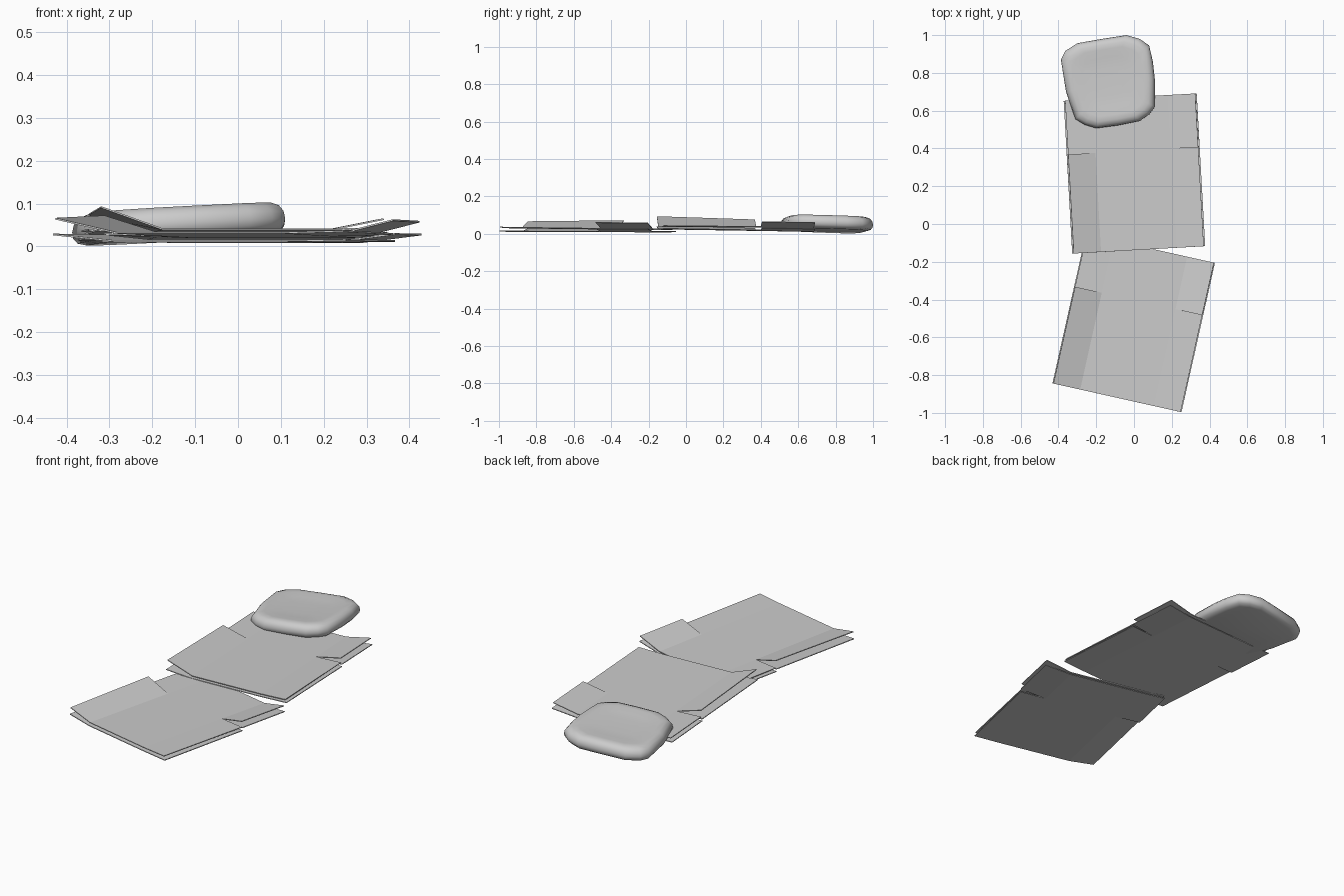
import bpy, bmesh
from math import radians, cos, sin

if "Cube" in bpy.data.objects:
    bpy.data.objects.remove(bpy.data.objects["Cube"])

LENGTH, SLIT, FLAP = 0.81, 0.525, 0.145


def make_object(name, bm):
    bmesh.ops.recalc_face_normals(bm, faces=bm.faces)
    mesh = bpy.data.meshes.new(name)
    bm.to_mesh(mesh)
    bm.free()
    ob = bpy.data.objects.new(name, mesh)
    bpy.context.collection.objects.link(ob)
    return ob


# One cardboard layer: flat middle, and side flaps cut apart by a slit.
# lifts = (near left at front edge, near left at slit, far left, near right, far right)
def cardboard(name, origin, angle, width, z_near, z_far, lifts):
    bm = bmesh.new()
    c, s = cos(radians(angle)), sin(radians(angle))
    h = width / 2
    fold = h - FLAP

    def vert(u, v, lift=0):
        z = z_near + (z_far - z_near) * v / LENGTH + lift
        return bm.verts.new((origin[0] + u * c - v * s, origin[1] + u * s + v * c, z))

    rows = [(vert(-fold, v), vert(fold, v)) for v in (0, SLIT, LENGTH)]
    for a, b in zip(rows, rows[1:]):
        bm.faces.new((a[0], a[1], b[1], b[0]))
    nl0, nl1, fl, nr, fr = lifts
    for side, i, part, l0, l1 in ((-1, 0, 0, nl0, nl1), (-1, 0, 1, fl, fl),
                                  (1, 1, 0, nr, nr), (1, 1, 1, fr, fr)):
        v0, v1 = ((0, SLIT), (SLIT, LENGTH))[part]
        bm.faces.new((rows[part][i], vert(side * h, v0, l0),
                      vert(side * h, v1, l1), rows[part + 1][i]))
    bmesh.ops.recalc_face_normals(bm, faces=bm.faces)
    ob = make_object(name, bm)
    mod = ob.modifiers.new("thickness", 'SOLIDIFY')
    mod.thickness = 0.004
    mod.offset = 0
    return ob


# Front flattened box
front = (-0.09, -0.92)
cardboard("front_box_bottom", front, -12.6, 0.70, 0.013, 0.010,
          (0.015, 0.015, 0.002, 0.002, 0.018))
cardboard("front_box_top", front, -12.6, 0.69, 0.032, 0.022,
          (0.033, 0.045, 0.004, 0.004, 0.036))

# Rear flattened box, overlapping the front one
rear = (0.025, -0.137)
cardboard("rear_box_bottom", rear, 3.2, 0.705, 0.026, 0.013,
          (0.012, 0.012, 0.002, 0.003, 0.015))
cardboard("rear_box_top", rear, 3.2, 0.69, 0.040, 0.032,
          (0.052, 0.040, 0.004, 0.004, 0.029))

# Pillow: stacked rings of a rounded outline, tilted and slightly sagging
outline = [(-0.387, 0.87), (-0.365, 0.915), (-0.30, 0.957), (-0.17, 0.98), (-0.04, 1.0),
           (0.03, 0.98), (0.08, 0.945), (0.10, 0.86), (0.11, 0.77), (0.11, 0.62),
           (0.08, 0.58), (0.03, 0.545), (-0.08, 0.523), (-0.2, 0.507),
           (-0.26, 0.525), (-0.31, 0.555), (-0.36, 0.70)]
rings = [(0.86, 0.0), (0.95, 0.006), (0.99, 0.018), (1.0, 0.033), (0.985, 0.05),
         (0.94, 0.064), (0.86, 0.072), (0.75, 0.072), (0.55, 0.067), (0.3, 0.065)]
cx, cy = -0.135, 0.755
bm = bmesh.new()
loops = []
for scale, z in rings:
    loop = []
    for x, y in outline:
        px, py = (x - cx) * scale, (y - cy) * scale
        loop.append(bm.verts.new((cx + px, cy + py, 0.0165 + z + 0.055 * px - 0.025 * py)))
    loops.append(loop)
n = len(outline)
for a, b in zip(loops, loops[1:]):
    for i in range(n):
        j = (i + 1) % n
        bm.faces.new((a[i], a[j], b[j], b[i]))
bm.faces.new(loops[0])
bm.faces.new(loops[-1])
pillow = make_object("pillow", bm)
for p in pillow.data.polygons:
    p.use_smooth = True
